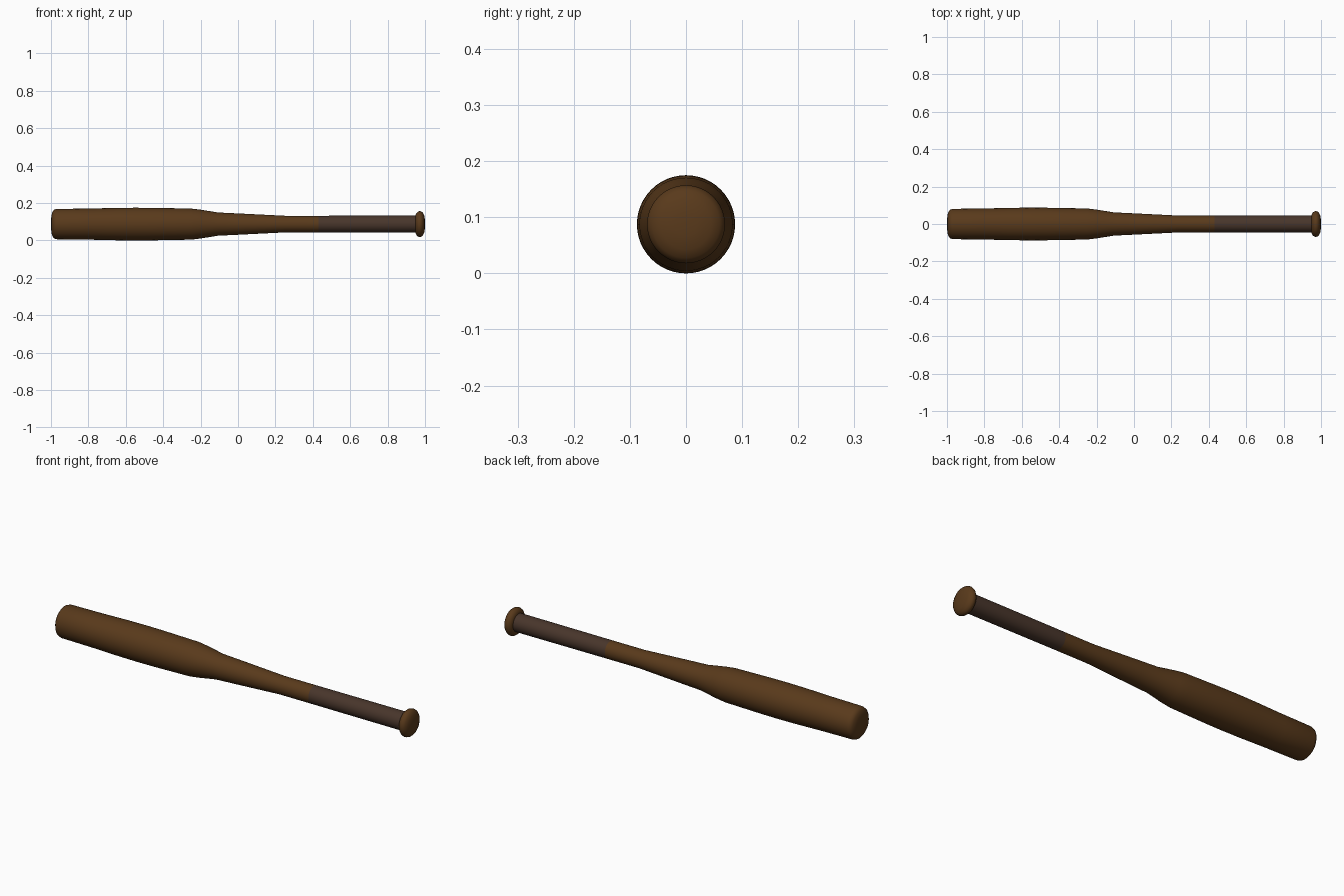
import bpy, bmesh, math

if "Cube" in bpy.data.objects:
    bpy.data.objects.remove(bpy.data.objects["Cube"])

AXIS_Z = 0.0875
SIDES = 48


def material(name, color):
    m = bpy.data.materials.new(name)
    m.diffuse_color = (*color, 1)
    m.use_nodes = True
    m.node_tree.nodes["Principled BSDF"].inputs["Base Color"].default_value = m.diffuse_color
    return m


def lathe(name, profile, mat):
    """Turn (x, radius) points around the bat's long axis; radius 0 closes an end."""
    bm = bmesh.new()
    verts = [bm.verts.new((x, 0, AXIS_Z + r)) for x, r in profile]
    edges = [bm.edges.new(pair) for pair in zip(verts, verts[1:])]
    bmesh.ops.spin(bm, geom=verts + edges, cent=(0, 0, AXIS_Z), axis=(1, 0, 0),
                   angle=math.tau, steps=SIDES, use_duplicate=False)
    bmesh.ops.remove_doubles(bm, verts=bm.verts, dist=1e-5)
    bmesh.ops.recalc_face_normals(bm, faces=bm.faces)
    mesh = bpy.data.meshes.new(name)
    bm.to_mesh(mesh)
    bm.free()
    obj = bpy.data.objects.new(name, mesh)
    bpy.context.collection.objects.link(obj)
    mesh.materials.append(mat)
    bpy.ops.object.select_all(action='DESELECT')
    obj.select_set(True)
    bpy.context.view_layer.objects.active = obj
    bpy.ops.object.shade_smooth_by_angle(angle=math.radians(40))
    return obj


wood = material("wood", (0.10, 0.042, 0.011))
wrap = material("grip_wrap", (0.065, 0.036, 0.024))

# Barrel with rounded end, shoulder and taper down to the handle
lathe("barrel", [(-1.0, 0), (-0.998, 0.045), (-0.992, 0.065), (-0.983, 0.077),
                 (-0.97, 0.081), (-0.8, 0.083), (-0.65, 0.0865), (-0.55, 0.0875), (-0.45, 0.0868),
                 (-0.25, 0.083), (-0.2, 0.077), (-0.107, 0.062), (0.0, 0.057),
                 (0.25, 0.0445), (0.43, 0.0445)], wood)

# Wrapped grip
lathe("grip", [(0.43, 0.0445), (0.95, 0.0455)], wrap)

# Flared end knob
lathe("knob", [(0.95, 0), (0.95, 0.05), (0.955, 0.06), (0.963, 0.067), (0.972, 0.0695), (0.981, 0.067),
               (0.989, 0.06), (0.996, 0.045), (1.0, 0.02), (1.0, 0)], wood)
